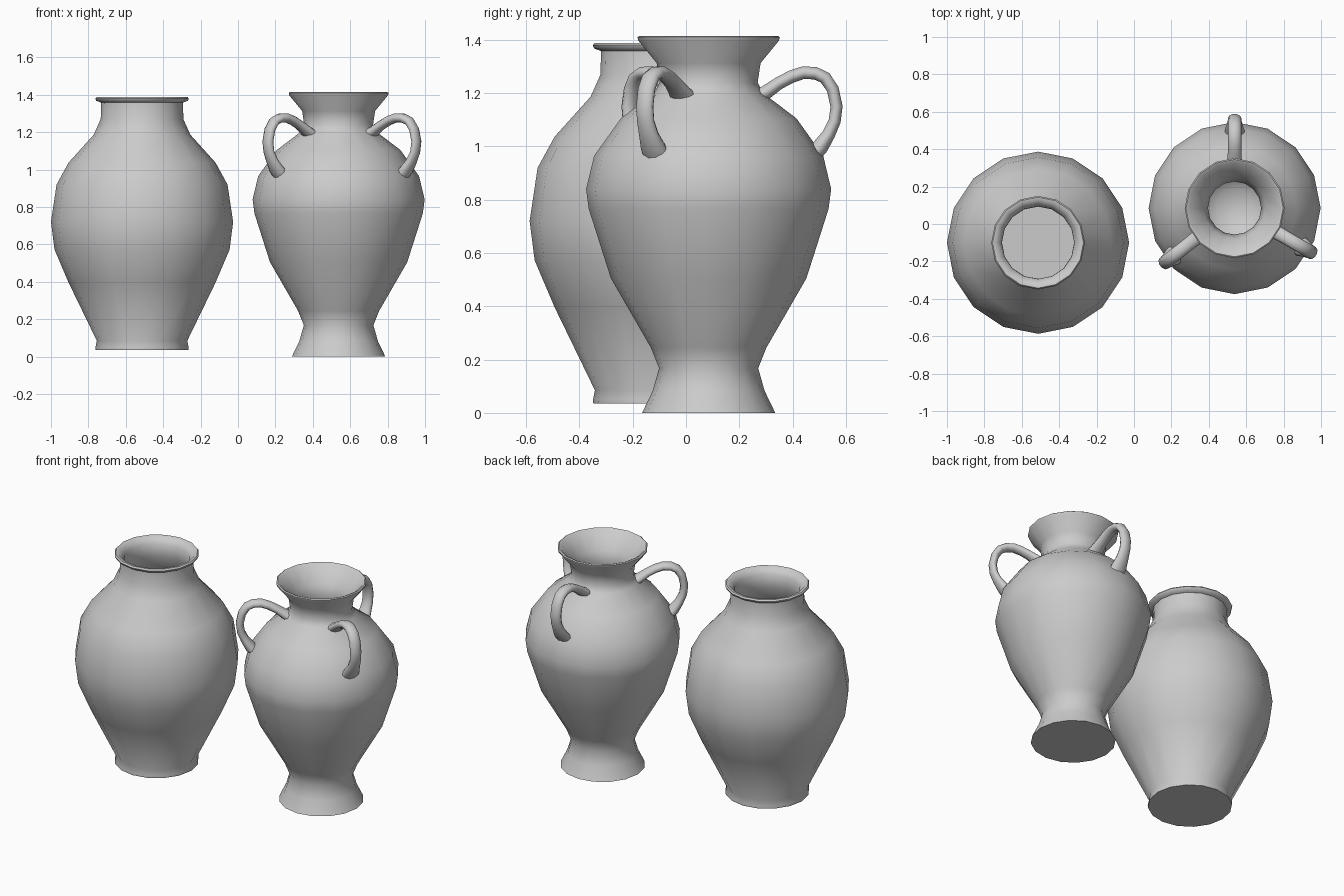
import bpy, bmesh, math
from mathutils import Vector

if "Cube" in bpy.data.objects:
    bpy.data.objects.remove(bpy.data.objects["Cube"])

SIDES = 16


def finish(name, bm, location, angle):
    bmesh.ops.recalc_face_normals(bm, faces=bm.faces[:])
    mesh = bpy.data.meshes.new(name)
    bm.to_mesh(mesh)
    bm.free()
    obj = bpy.data.objects.new(name, mesh)
    bpy.context.collection.objects.link(obj)
    obj.location = location
    bpy.ops.object.select_all(action='DESELECT')
    obj.select_set(True)
    bpy.context.view_layer.objects.active = obj
    bpy.ops.object.shade_smooth_by_angle(angle=math.radians(angle))
    return obj


def skin(bm, rings):
    for a, b in zip(rings, rings[1:]):
        n = len(a)
        for i in range(n):
            bm.faces.new((a[i], a[(i + 1) % n], b[(i + 1) % n], b[i]))
    bm.faces.new(rings[0][::-1])
    bm.faces.new(rings[-1])


# Vessel: profile runs from the underside, over the lip, to the inner floor
def vessel(name, profile, location):
    bm = bmesh.new()
    rings = []
    for r, z in profile:
        rings.append([bm.verts.new((r * math.cos(t), r * math.sin(t), z))
                      for t in (2 * math.pi * i / SIDES for i in range(SIDES))])
    skin(bm, rings)
    return finish(name, bm, location, 50)


# Handle: oval section swept along a path of (radius, z, half width, half thickness)
def handle(name, path, degrees, location, sides=10):
    bm = bmesh.new()
    a = math.radians(degrees)
    out = Vector((math.cos(a), math.sin(a), 0))
    side = Vector((-math.sin(a), math.cos(a), 0))
    up = Vector((0, 0, 1))
    rings = []
    for i, (r, z, w, t) in enumerate(path):
        p, q = path[max(i - 1, 0)], path[min(i + 1, len(path) - 1)]
        d = Vector((q[0] - p[0], q[1] - p[1])).normalized()
        normal = up * d.x - out * d.y
        rings.append([bm.verts.new(out * r + up * z + side * w * math.cos(u) + normal * t * math.sin(u))
                      for u in (2 * math.pi * k / sides for k in range(sides))])
    skin(bm, rings)
    return finish(name, bm, location, 60)


# Plain storage jar
jar_profile = [
    (0.248, 0.036), (0.249, 0.05), (0.242, 0.085), (0.393, 0.396), (0.468, 0.572),
    (0.487, 0.72), (0.457, 0.92), (0.393, 1.037), (0.258, 1.187), (0.221, 1.27),
    (0.219, 1.358), (0.245, 1.368), (0.25, 1.38), (0.243, 1.389), (0.225, 1.387),
    (0.194, 1.35), (0.193, 1.27), (0.235, 1.17), (0.368, 1.02), (0.43, 0.91),
    (0.458, 0.72), (0.44, 0.58), (0.365, 0.40), (0.225, 0.11)]
vessel("storage_jar", jar_profile, (-0.513, -0.10, 0))

# Footed amphora
amphora_at = (0.538, 0.085, 0)
amphora_profile = [
    (0.25, 0.0), (0.21, 0.083), (0.186, 0.168), (0.217, 0.245), (0.367, 0.505),
    (0.45, 0.765), (0.46, 0.84), (0.43, 0.965), (0.33, 1.105), (0.205, 1.2),
    (0.184, 1.24), (0.195, 1.313), (0.264, 1.397), (0.267, 1.41), (0.26, 1.415),
    (0.245, 1.408), (0.165, 1.31), (0.142, 1.24), (0.16, 1.195), (0.30, 1.085),
    (0.40, 0.955), (0.43, 0.84), (0.42, 0.77), (0.335, 0.515), (0.18, 0.265), (0.097, 0.20)]
vessel("amphora_body", amphora_profile, amphora_at)

# Three loop handles, flared where they join the shoulder
handle_path = [
    (0.175, 1.18, 0.055, 0.035), (0.215, 1.203, 0.048, 0.028), (0.263, 1.237, 0.038, 0.025),
    (0.31, 1.262, 0.036, 0.025), (0.355, 1.277, 0.036, 0.025), (0.40, 1.275, 0.036, 0.025),
    (0.437, 1.258, 0.036, 0.025), (0.466, 1.215, 0.036, 0.024), (0.48, 1.15, 0.036, 0.024),
    (0.473, 1.095, 0.036, 0.024), (0.45, 1.045, 0.041, 0.026), (0.42, 1.0, 0.052, 0.032),
    (0.388, 0.965, 0.054, 0.034)]
for label, degrees in (("back", 90), ("left", 218), ("right", 330)):
    handle(f"amphora_handle_{label}", handle_path, degrees, amphora_at)
